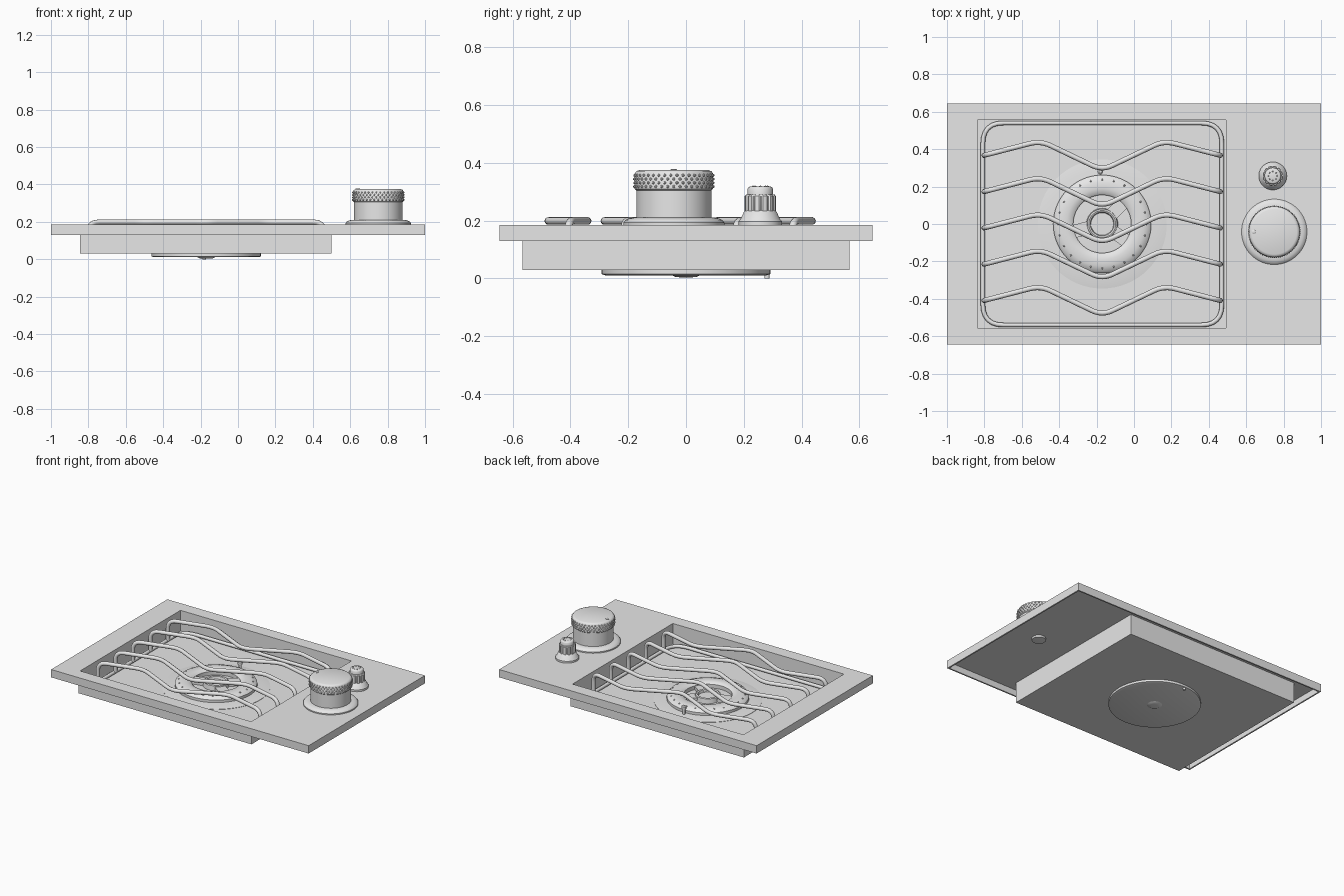
import bpy, bmesh, math
from mathutils import Vector, Matrix

cube = bpy.data.objects.get("Cube")
if cube:
    bpy.data.objects.remove(cube, do_unlink=True)

# One plain grey metal for everything
metal = bpy.data.materials.new("grey_metal")
metal.use_nodes = True
metal.diffuse_color = (0.8, 0.8, 0.8, 1)
metal.node_tree.nodes["Principled BSDF"].inputs["Base Color"].default_value = (0.8, 0.8, 0.8, 1)


def activate(ob):
    bpy.ops.object.select_all(action='DESELECT')
    ob.select_set(True)
    bpy.context.view_layer.objects.active = ob


def make(name, bm, smooth=True):
    bmesh.ops.recalc_face_normals(bm, faces=bm.faces)
    mesh = bpy.data.meshes.new(name)
    bm.to_mesh(mesh)
    bm.free()
    mesh.materials.append(metal)
    ob = bpy.data.objects.new(name, mesh)
    bpy.context.collection.objects.link(ob)
    if smooth:
        activate(ob)
        bpy.ops.object.shade_smooth_by_angle(angle=math.radians(35))
    return ob


def box(name, x, y, z):
    bm = bmesh.new()
    bmesh.ops.create_cube(bm, size=1)
    for v in bm.verts:
        v.co = [a + (c + 0.5) * (b - a) for c, (a, b) in zip(v.co, (x, y, z))]
    return make(name, bm, False)


def cut(ob, *cutters):
    for c in cutters:
        c.hide_render = True
        mod = ob.modifiers.new("cut", 'BOOLEAN')
        mod.operation = 'DIFFERENCE'
        mod.solver = 'EXACT'
        mod.object = c
        activate(ob)
        bpy.ops.object.modifier_apply(modifier=mod.name)
        bpy.data.objects.remove(c, do_unlink=True)


def lathe(name, centre, profile, closed=False, n=64, ribs=None):
    """Turn (radius, height) points around a vertical axis; ribs(i, z) scales the radius."""
    bm = bmesh.new()
    rings = []
    for r, z in profile:
        ring = []
        for i in range(n):
            a = math.tau * i / n
            k = r * (ribs(i, z) if ribs else 1)
            ring.append(bm.verts.new((centre[0] + k * math.cos(a), centre[1] + k * math.sin(a), z)))
        rings.append(ring)
    pairs = list(zip(rings, rings[1:]))
    if closed:
        pairs.append((rings[-1], rings[0]))
    else:
        bm.faces.new(rings[0])
        bm.faces.new(rings[-1])
    for a, b in pairs:
        for i in range(n):
            j = (i + 1) % n
            bm.faces.new((a[i], a[j], b[j], b[i]))
    return make(name, bm)


def rounded(points, radius, cyclic=False, steps=6):
    """Round the corners of a polyline."""
    pts = [Vector(p) for p in points]
    out = []
    for i, p in enumerate(pts):
        if not cyclic and i in (0, len(pts) - 1):
            out.append(p)
            continue
        before, after = pts[i - 1] - p, pts[(i + 1) % len(pts)] - p
        a = p + before.normalized() * min(radius, before.length * 0.45)
        b = p + after.normalized() * min(radius, after.length * 0.45)
        for s in range(steps + 1):
            t = s / steps
            out.append(a * (1 - t) ** 2 + p * 2 * t * (1 - t) + b * t * t)
    return out


def wire(name, points, thick, cyclic=False):
    curve = bpy.data.curves.new(name, 'CURVE')
    curve.dimensions = '3D'
    curve.bevel_depth = thick
    curve.bevel_resolution = 3
    curve.use_fill_caps = True
    spline = curve.splines.new('POLY')
    spline.points.add(len(points) - 1)
    for sp, p in zip(spline.points, points):
        sp.co = (*p, 1)
    spline.use_cyclic_u = cyclic
    curve.materials.append(metal)
    ob = bpy.data.objects.new(name, curve)
    bpy.context.collection.objects.link(ob)
    activate(ob)
    bpy.ops.object.convert(target='MESH')
    return ob


def beads(name, places, size):
    bm = bmesh.new()
    for p in places:
        bmesh.ops.create_icosphere(bm, subdivisions=1, radius=size, matrix=Matrix.Translation(p))
    return make(name, bm)


def polar(centre, r, a, z):
    return Vector((centre[0] + r * math.cos(a), centre[1] + r * math.sin(a), z))


# Folded top plate, hollow underneath, with the well opening
top_plate = box("top_plate", (-1, 1), (-0.645, 0.645), (0.13, 0.185))
cut(top_plate,
    box("hollow", (-0.99, 0.99), (-0.635, 0.635), (0.1, 0.173)),
    box("opening", (-0.837, 0.492), (-0.557, 0.557), (0.1, 0.3)))

# Open well below the opening
well = box("burner_well", (-0.845, 0.5), (-0.565, 0.565), (0.03, 0.18))
cut(well, box("well_inside", (-0.837, 0.492), (-0.557, 0.557), (0.04, 0.3)))

# Burner: dish, ring, cup, arms and ports
B = (-0.17, 0)
lathe("burner_dish", B, [(0.28, 0.011), (0.292, 0.015), (0.292, 0.035), (0.345, 0.035),
                         (0.345, 0.042), (0.29, 0.05)])
lathe("burner_ring", B, [(0.155, 0.045), (0.155, 0.076), (0.165, 0.084), (0.19, 0.09), (0.225, 0.088),
                         (0.25, 0.08), (0.262, 0.068), (0.262, 0.045)], closed=True)
lathe("burner_cup", B, [(0.085, 0.045), (0.08, 0.082), (0.072, 0.086), (0.064, 0.082), (0.06, 0.065)], n=40)
lathe("burner_nut", B, [(0.02, 0.004), (0.035, 0.005), (0.05, 0.012)], n=32)
for i, angle in enumerate((45, 195, 325)):
    arm = box(f"burner_arm_{i + 1}", (0.06, 0.165), (-0.035, 0.035), (0.045, 0.074))
    arm.location = (*B, 0)
    arm.rotation_euler.z = math.radians(angle)
beads("burner_ports", [polar(B, 0.237, math.tau * i / 24, 0.084) for i in range(24)], 0.006)

# Spark electrode passing through the floor
lathe("electrode", (-0.18, 0.28), [(0.009, 0), (0.009, 0.085), (0.015, 0.087), (0.015, 0.105), (0.008, 0.11)], n=16)

# Grate: base loop and five wavy bars with legs
X0, X1, Y1, low, high = -0.808, 0.47, 0.54, 0.055, 0.199
loop = [(X0, -Y1, low), (X1, -Y1, low), (X1, Y1, low), (X0, Y1, low)]
wire("grate_base", rounded(loop, 0.11, True), 0.012, True)
for i in range(5):
    y = 0.367 - 0.194 * i
    tops = [(-0.802, 0), (-0.5, 0.078), (-0.17, -0.08), (0.16, 0.078), (0.462, 0)]
    path = [(x, y + dy, high) for x, dy in tops]
    path = [(-0.802, y, low)] + path + [(0.462, y, low)]
    wire(f"grate_bar_{i + 1}", rounded(path, 0.06), 0.0135)

# Large knob with beaded grip
K = (0.75, -0.042)
lathe("large_knob_flange", K, [(0.175, 0.185), (0.175, 0.193), (0.168, 0.202), (0.155, 0.208), (0.138, 0.211)])
lathe("large_knob", K, [(0.13, 0.2), (0.13, 0.305), (0.136, 0.31), (0.136, 0.362), (0.13, 0.371),
                        (0.12, 0.375)])
grip = [polar(K, 0.136, math.tau * (i + row % 2 / 2) / 40, 0.318 + 0.013 * row)
        for row in range(4) for i in range(40)]
beads("large_knob_grip", grip, 0.0055)
lathe("large_knob_marker", (0.64, -0.042), [(0.011, 0.372), (0.011, 0.377), (0.008, 0.379)], n=16)
lathe("large_knob_shaft", K, [(0.022, 0.158), (0.045, 0.16), (0.045, 0.175)], n=32)

# Small knob with ribbed grip
S = (0.742, 0.257)
lathe("small_knob_skirt", S, [(0.075, 0.185), (0.075, 0.198), (0.068, 0.206), (0.056, 0.232), (0.05, 0.236)], n=48)
lathe("small_knob_grip", S, [(0.054, 0.225), (0.054, 0.285), (0.05, 0.29)], n=72,
      ribs=lambda i, z: 0.92 if i % 6 < 2 else 1)
lathe("small_knob_cap", S, [(0.044, 0.285), (0.044, 0.31), (0.04, 0.316), (0.036, 0.318)], n=40)
beads("small_knob_dots", [polar(S, 0.025, math.tau * i / 8, 0.317) for i in range(8)], 0.005)
